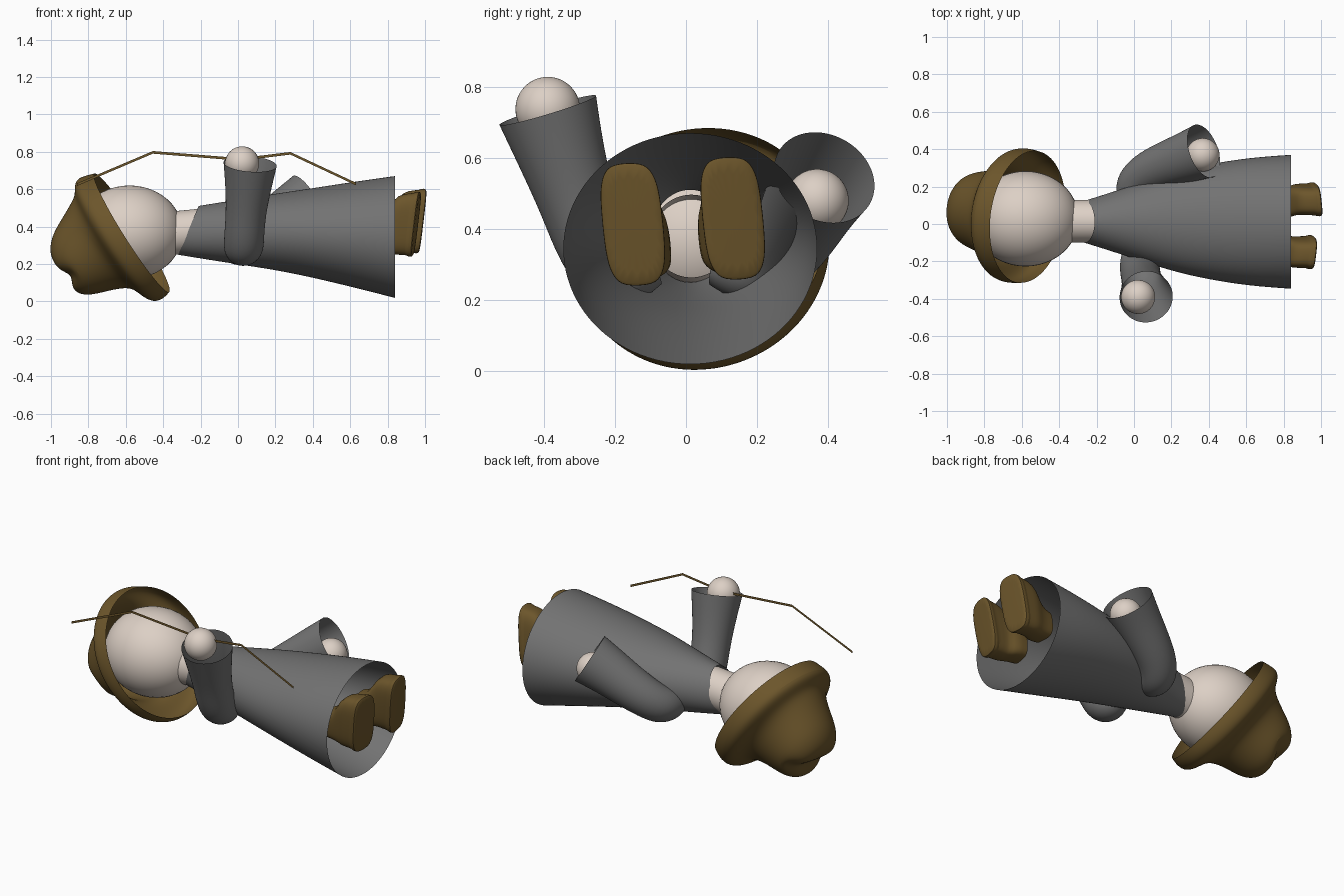
import bpy, bmesh, math
from mathutils import Vector as V

if "Cube" in bpy.data.objects:
    bpy.data.objects.remove(bpy.data.objects["Cube"])


def material(name, rgb):
    m = bpy.data.materials.new(name)
    m.diffuse_color = (*rgb, 1)
    m.use_nodes = True
    m.node_tree.nodes["Principled BSDF"].inputs["Base Color"].default_value = m.diffuse_color
    return m


GREY = material("robe grey", (0.17, 0.17, 0.17))
SKIN = material("pale skin", (0.72, 0.63, 0.56))
BROWN = material("leather brown", (0.15, 0.092, 0.024))


def ring(c, u, v, a, b, power=1.0, n=24):
    """Closed (super)ellipse of points around c."""
    pts = []
    for i in range(n):
        ang = 2 * math.pi * i / n
        cs, sn = math.cos(ang), math.sin(ang)
        cs = math.copysign(abs(cs) ** power, cs)
        sn = math.copysign(abs(sn) ** power, sn)
        pts.append(V(c) + V(u) * a * cs + V(v) * b * sn)
    return pts


def loft(name, rings, mat, cap=False, subdiv=2):
    """Skin a list of rings, optionally closing the last one."""
    bm = bmesh.new()
    rows = [[bm.verts.new(p) for p in r] for r in rings]
    n = len(rows[0])
    for r0, r1 in zip(rows, rows[1:]):
        for i in range(n):
            j = (i + 1) % n
            bm.faces.new((r0[i], r0[j], r1[j], r1[i]))
    if cap:
        bm.faces.new(rows[-1])
    bmesh.ops.recalc_face_normals(bm, faces=bm.faces)
    me = bpy.data.meshes.new(name)
    bm.to_mesh(me)
    bm.free()
    ob = bpy.data.objects.new(name, me)
    bpy.context.collection.objects.link(ob)
    me.materials.append(mat)
    if subdiv:
        ob.modifiers.new("smooth", 'SUBSURF').levels = subdiv
    bpy.context.view_layer.objects.active = ob
    ob.select_set(True)
    bpy.ops.object.shade_smooth_by_angle(angle=math.radians(50))
    ob.select_set(False)
    return ob


def ball(name, loc, scale):
    bpy.ops.mesh.primitive_uv_sphere_add(segments=48, ring_count=24, location=loc)
    ob = bpy.context.object
    ob.name = name
    ob.scale = scale
    ob.data.materials.append(SKIN)
    bpy.ops.object.shade_smooth()
    ob.select_set(False)


X, Y, Z = V((1, 0, 0)), V((0, 1, 0)), V((0, 0, 1))

# Robe: open flared tube, (top x, top z, bottom x, bottom z, half width)
stations = [(-0.21, 0.512, -0.32, 0.248, 0.112), (-0.02, 0.543, -0.07, 0.207, 0.183),
            (0.2, 0.578, 0.2, 0.167, 0.267), (0.4, 0.608, 0.4, 0.125, 0.312),
            (0.62, 0.643, 0.62, 0.072, 0.347), (0.84, 0.674, 0.84, 0.015, 0.362)]
rings = []
for x1, z1, x0, z0, w in stations:
    half = V((x1 - x0, 0, z1 - z0)) / 2
    rings.append(ring(((x0 + x1) / 2, 0.012, (z0 + z1) / 2), Y, half, w, 1))
loft("robe", rings, GREY)

# Neck and head
loft("neck", [ring((x, 0.015, z), Y, Z, 0.115, 0.118)
              for x, z in ((-0.37, 0.362), (-0.3, 0.37), (-0.19, 0.38))], SKIN)
ball("head", (-0.58, 0.028, 0.37), (0.285, 0.255, 0.25))

# Hat: curled brim and dented crown along a tilted axis
axis = V((-0.84, 0.12, -0.53)).normalized()
hu = axis.cross(Y).normalized()
hv = axis.cross(hu)
hat_c = V((-0.568, 0.038, 0.367))
# (height, shift, radius along, radius across)
profile = [(0.0, 0, 0.377, 0.357), (0.04, 0, 0.39, 0.364), (0.09, -0.01, 0.394, 0.364),
           (0.122, -0.02, 0.36, 0.335), (0.145, -0.035, 0.3, 0.275),
           (0.19, -0.04, 0.268, 0.235), (0.27, -0.035, 0.232, 0.215),
           (0.35, -0.028, 0.2, 0.197), (0.405, -0.02, 0.16, 0.16),
           (0.437, -0.015, 0.11, 0.11), (0.442, 0, 0.05, 0.05), (0.442, 0, 0.015, 0.015)]
rings = []
for t, s, a, b in profile:
    r = ring(hat_c + axis * t + hu * s, hu, hv, a, b, n=32)
    if t > 0.4:
        r = [p - axis * 0.045 * math.exp(-(((p - hat_c).dot(hu) - 0.02) / 0.055) ** 2)
             for p in r]
    rings.append(r)
loft("hat", rings, BROWN, cap=True)


# Sleeves: bent tubes widening to open cuffs
def sleeve(name, path, ref):
    pts = [V(p[:3]) for p in path]
    rings = []
    for i, p in enumerate(pts):
        tan = (pts[min(i + 1, len(pts) - 1)] - pts[max(i - 1, 0)]).normalized()
        u = (ref - tan * ref.dot(tan)).normalized()
        rings.append(ring(p, u, tan.cross(u), path[i][3], path[i][3]))
    loft(name, rings, GREY)


sleeve("raised_sleeve", [(0.02, -0.09, 0.3, 0.06), (0.025, -0.155, 0.275, 0.095),
                         (0.03, -0.215, 0.28, 0.107), (0.033, -0.26, 0.35, 0.108),
                         (0.042, -0.305, 0.47, 0.107), (0.055, -0.352, 0.61, 0.124),
                         (0.065, -0.39, 0.735, 0.144)], X)
sleeve("lowered_sleeve", [(-0.02, 0.08, 0.3, 0.06), (-0.01, 0.15, 0.285, 0.095),
                          (0.01, 0.22, 0.295, 0.11), (0.065, 0.273, 0.34, 0.113),
                          (0.16, 0.315, 0.405, 0.122), (0.27, 0.352, 0.48, 0.135),
                          (0.373, 0.39, 0.545, 0.15)], Z)

# Hands
ball("raised_hand", (0.022, -0.39, 0.738), (0.091, 0.091, 0.091))
ball("lowered_hand", (0.368, 0.37, 0.48), (0.089, 0.089, 0.089))

# Boots: ankle inside the robe swelling to a long foot with a flat sole
for name, yc, lean, dx, zc in (("front_boot", -0.15, 0.03, -0.022, 0.413),
                               ("back_boot", 0.132, -0.02, 0.008, 0.43)):
    rings = []
    # (x, z offset, half length, half width, tilt)
    for x, dz, a, b, tilt in ((0.74, -0.06, 0.085, 0.075, 0), (0.81, -0.055, 0.1, 0.08, 0),
                              (0.85, -0.01, 0.15, 0.076, 0.03), (0.895, 0, 0.165, 0.08, 0.08),
                              (0.945, 0, 0.166, 0.08, 0.12), (0.95, 0, 0.174, 0.086, 0.12),
                              (0.975, 0, 0.174, 0.086, 0.12), (0.978, 0, 0.168, 0.08, 0.12)):
        side = V((0.12 if yc < 0 else -0.1, 1, 0.05))
        rings.append(ring((x + dx, yc + (lean if x < 0.84 else 0), zc + dz),
                          side, V((tilt, -0.1, 1)), b, a, power=0.6))
    loft(name, rings, BROWN, cap=True, subdiv=1)

# Bow: flat ribbon held in the raised hand
path = [(-0.86, 0.625), (-0.455, 0.797), (-0.02, 0.762), (0.06, 0.765), (0.28, 0.792), (0.63, 0.628)]
bm = bmesh.new()
rows = [[bm.verts.new((x, -0.367, z + h)) for h in (-0.007, 0.007)] for x, z in path]
for a, b in zip(rows, rows[1:]):
    bm.faces.new((a[0], b[0], b[1], a[1]))
me = bpy.data.meshes.new("bow")
bm.to_mesh(me)
bm.free()
me.materials.append(BROWN)
bpy.context.collection.objects.link(bpy.data.objects.new("bow", me))
